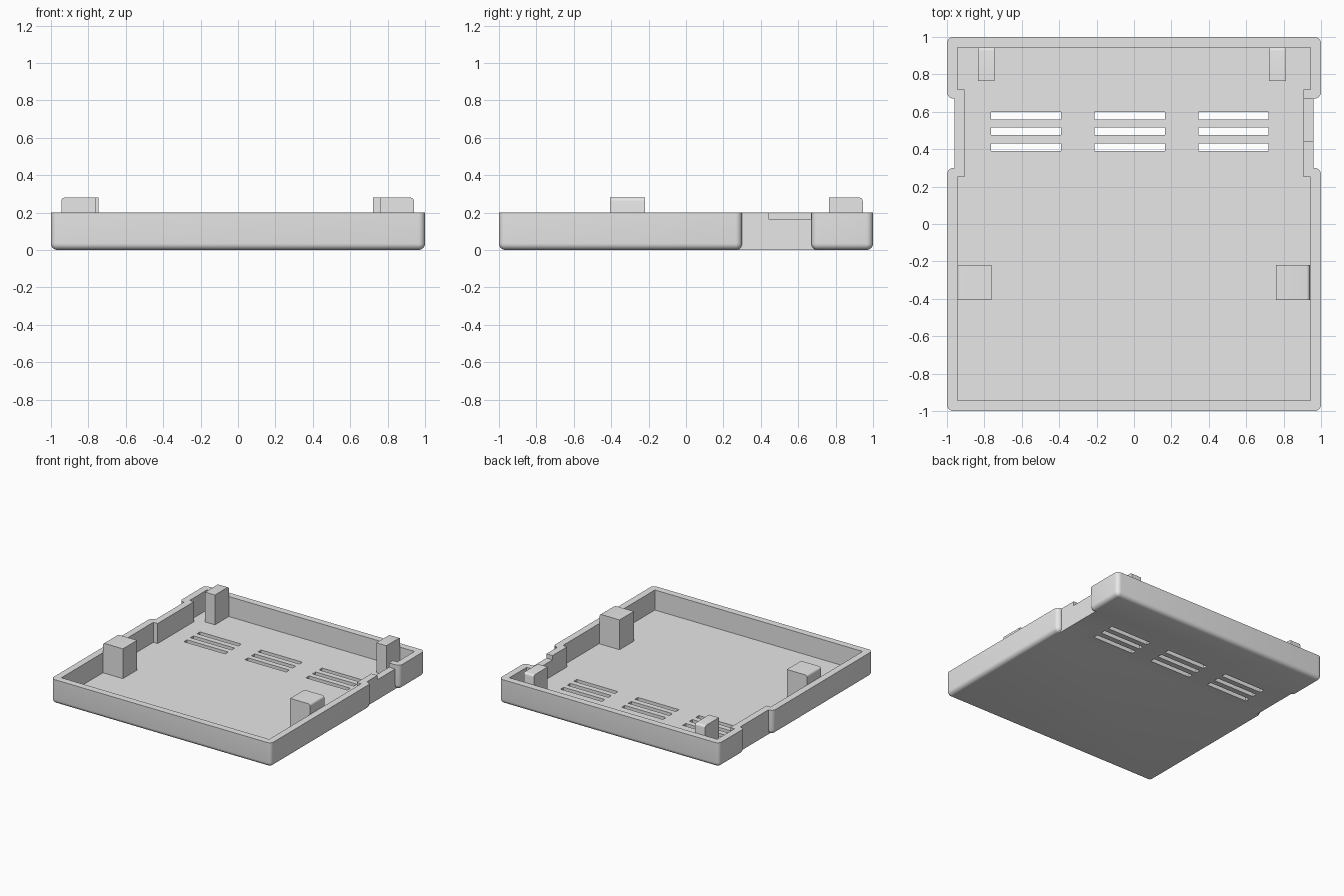
import bpy, bmesh, math

if "Cube" in bpy.data.objects:
    bpy.data.objects.remove(bpy.data.objects["Cube"], do_unlink=True)

GREY = (0.8, 0.8, 0.8, 1)
mat = bpy.data.materials.new("plain grey")
mat.use_nodes = True
mat.diffuse_color = GREY
mat.node_tree.nodes["Principled BSDF"].inputs["Base Color"].default_value = GREY

HEIGHT, FLOOR, RADIUS = 0.2, 0.035, 0.035
NOTCH_Y0, NOTCH_Y1, NOTCH_X = 0.3, 0.67, 0.96


def finish(bm, name):
    bmesh.ops.recalc_face_normals(bm, faces=bm.faces[:])
    mesh = bpy.data.meshes.new(name)
    bm.to_mesh(mesh)
    bm.free()
    mesh.materials.append(mat)
    ob = bpy.data.objects.new(name, mesh)
    bpy.context.collection.objects.link(ob)
    return ob


def loft(rings, name):
    """Skin equal-length closed rings and cap both ends."""
    bm = bmesh.new()
    loops = [[bm.verts.new(p) for p in ring] for ring in rings]
    for a, b in zip(loops, loops[1:]):
        for i in range(len(a)):
            j = (i + 1) % len(a)
            bm.faces.new((a[i], a[j], b[j], b[i]))
    bm.faces.new(loops[0])
    bm.faces.new(loops[-1])
    return finish(bm, name)


def add_box(bm, x0, x1, y0, y1, z0, z1):
    verts = bmesh.ops.create_cube(bm, size=1)["verts"]
    for v in verts:
        v.co = ((x0 + x1) / 2 + v.co.x * (x1 - x0),
                (y0 + y1) / 2 + v.co.y * (y1 - y0),
                (z0 + z1) / 2 + v.co.z * (z1 - z0))
    return verts


def mirrored(half):
    """Close a right-hand outline (front to back) with its mirror image."""
    return half + [(-x, y) for x, y in reversed(half)]


def outer_outline(inset):
    r = RADIUS - inset
    c = 1 - RADIUS

    def arc(cy, start):
        angles = [math.radians(start + 15 * k) for k in range(7)]
        return [(c + r * math.cos(a), cy + r * math.sin(a)) for a in angles]

    return mirrored(
        arc(-c, -90) + arc(NOTCH_Y0 - RADIUS, 0)
        + [(NOTCH_X, NOTCH_Y0 - inset), (NOTCH_X, NOTCH_Y1 + inset)]
        + arc(NOTCH_Y1 + RADIUS, -90) + arc(c, 0))


# Tray body: rounded bottom edge, straight sides
rings = []
for k in range(7):
    a = math.radians(90 - 15 * k)
    inset = min(RADIUS * (1 - math.cos(a)), RADIUS - 0.002)
    z = RADIUS * (1 - math.sin(a))
    rings.append([(x, y, z) for x, y in outer_outline(inset)])
rings.append([(x, y, HEIGHT) for x, y in outer_outline(0)])
tray = loft(rings, "tray")

# Cavity cutter, stepped inwards behind the side notches
W, STEP = 0.944, 0.905
inner = mirrored([(W, -W), (W, 0.25), (STEP, 0.25), (STEP, 0.72), (W, 0.72), (W, W)])
cutters = [loft([[(x, y, z) for x, y in inner] for z in (FLOOR, 0.4)], "cavity_cutter")]

# Ventilation slots
bm = bmesh.new()
for x in (-0.765, -0.21, 0.345):
    for y in (0.41, 0.495, 0.58):
        add_box(bm, x, x + 0.375, y - 0.02, y + 0.02, -0.1, 0.1)
cutters.append(finish(bm, "slot_cutter"))

# Shallow cutout in the left wall
bm = bmesh.new()
add_box(bm, 0.88, NOTCH_X + 0.002, 0.44, NOTCH_Y1 - 0.001, 0.165, 0.3)
cutters.append(finish(bm, "rim_cutter"))

bpy.context.view_layer.objects.active = tray
for cutter in cutters:
    cutter.hide_render = True
    mod = tray.modifiers.new("cut", "BOOLEAN")
    mod.operation, mod.solver, mod.object = "DIFFERENCE", "EXACT", cutter
    bpy.ops.object.modifier_apply(modifier=mod.name)
    bpy.data.objects.remove(cutter, do_unlink=True)


def post(name, x0, x1, y0, y1, on_outer_edge):
    """Upright post with its outer top edge rounded."""
    bm = bmesh.new()
    add_box(bm, x0, x1, y0, y1, FLOOR - 0.005, 0.28)
    side = 1 if x0 > 0 else -1

    def chosen(e):
        m = (e.verts[0].co + e.verts[1].co) / 2
        if m.z < 0.279:
            return False
        return m.x * side > max(abs(x0), abs(x1)) - 1e-4 if on_outer_edge else m.y > y1 - 1e-4

    bmesh.ops.bevel(bm, geom=[e for e in bm.edges if chosen(e)], offset=0.018,
                    segments=4, profile=0.5, affect="EDGES")
    return finish(bm, name)


# Four support posts
parts = [tray,
         post("front_post_right", -0.945, -0.763, -0.405, -0.22, True),
         post("front_post_left", 0.758, 0.94, -0.405, -0.22, True),
         post("back_post_right", -0.835, -0.745, 0.765, 0.945, False),
         post("back_post_left", 0.722, 0.813, 0.765, 0.945, False)]

bpy.ops.object.select_all(action="DESELECT")
for ob in parts:
    ob.select_set(True)
bpy.ops.object.shade_smooth_by_angle(angle=math.radians(35))
